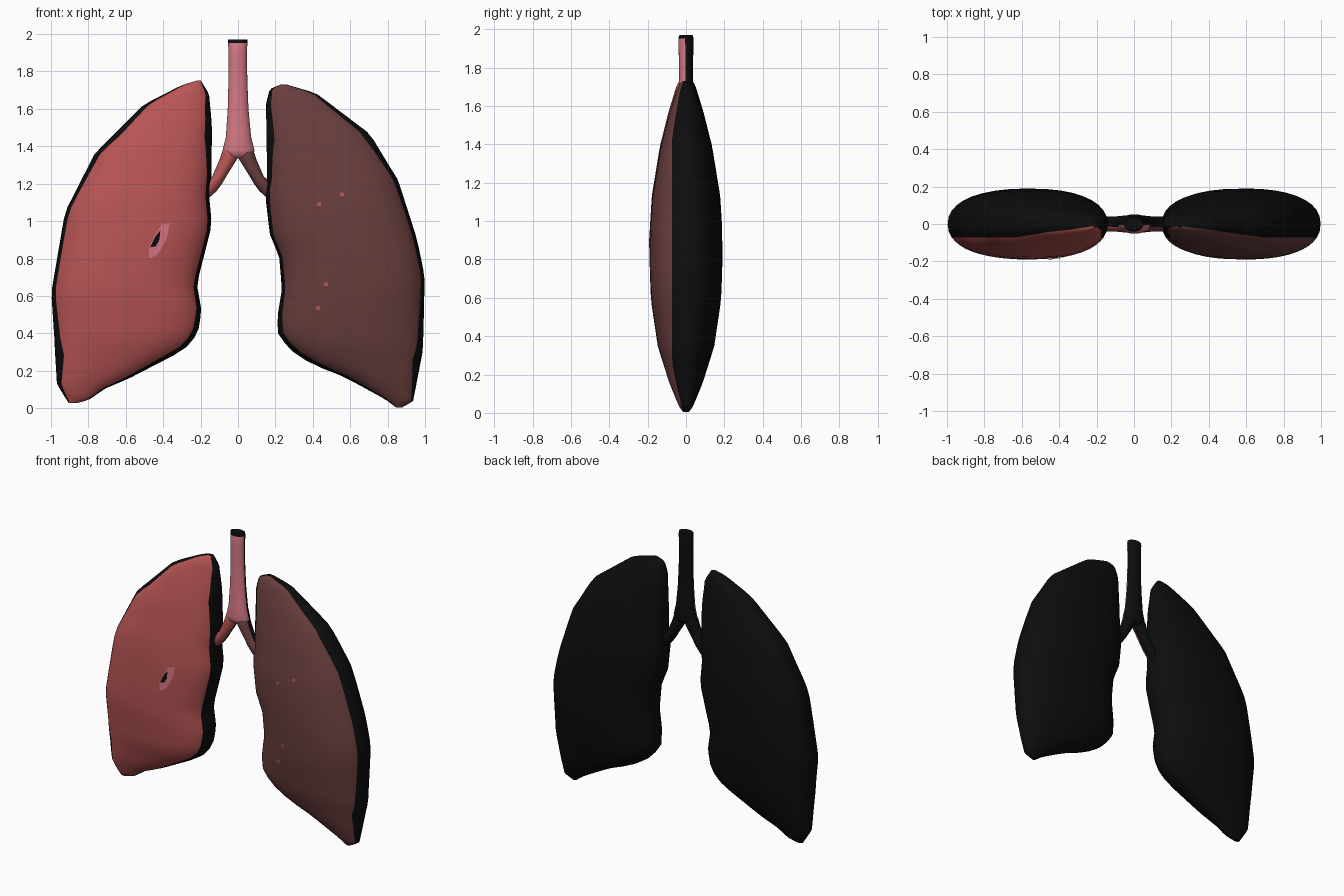
import bpy
import bmesh
from math import sin, cos, pi, asin

cube = bpy.data.objects.get("Cube")
if cube:
    bpy.data.objects.remove(cube, do_unlink=True)


def make_material(name, color):
    mat = bpy.data.materials.new(name)
    mat.use_nodes = True
    mat.diffuse_color = (*color, 1)
    mat.node_tree.nodes["Principled BSDF"].inputs["Base Color"].default_value = (*color, 1)
    return mat


black = make_material("black", (.004, .004, .004))
red = make_material("healthy red", (.48, .09, .09))
brown = make_material("dark brown", (.14, .047, .047))
pink = make_material("windpipe pink", (.67, .19, .23))

POWER = 2.3      # squareness of the lung cross-section
FRONT = 18       # segments in the coloured front arc
BACK = 22        # segments in the black back arc


def interp(table, value):
    """Piecewise linear lookup in a list of (key, value) pairs."""
    table = sorted(table)
    if value <= table[0][0]:
        return table[0][1]
    for (a, p), (b, q) in zip(table, table[1:]):
        if value <= b:
            return p + (q - p) * (value - a) / (b - a)
    return table[-1][1]


def add_object(name, bm, mats):
    bmesh.ops.recalc_face_normals(bm, faces=bm.faces[:])
    mesh = bpy.data.meshes.new(name)
    bm.to_mesh(mesh)
    bm.free()
    for mat in mats:
        mesh.materials.append(mat)
    obj = bpy.data.objects.new(name, mesh)
    bpy.context.collection.objects.link(obj)
    return obj


def signed_power(value, exponent):
    return abs(value) ** exponent * (1 if value >= 0 else -1)


def loft(name, rows, color, split, power=2.0, black_above=9):
    """Stack rounded slices (z, x1, x2, half depth); split(depth) is where black starts."""
    bm = bmesh.new()
    rings = []
    for z, x1, x2, depth in rows:
        mid, half = (x1 + x2) / 2, abs(x2 - x1) / 2
        start = asin((split(depth) / depth) ** (power / 2))
        angles = [start + (pi - 2 * start) * i / FRONT for i in range(FRONT)]
        angles += [pi - start + (pi + 2 * start) * i / BACK for i in range(BACK)]
        rings.append([bm.verts.new((mid + half * signed_power(cos(a), 2 / power),
                                    -depth * signed_power(sin(a), 2 / power), z))
                      for a in angles])
    count = FRONT + BACK
    for upper, lower in zip(rings, rings[1:]):
        for i in range(count):
            j = (i + 1) % count
            face = bm.faces.new((upper[i], upper[j], lower[j], lower[i]))
            face.smooth = True
            is_front = i < FRONT and lower[0].co.z < black_above
            face.material_index = 0 if is_front else 1
    for ring in (rings[0], rings[-1]):
        bm.faces.new(ring).material_index = 1
    return add_object(name, bm, [color, black])


# Half depth of a lung against its relative height
DEPTH = [(0, .012), (.02, .037), (.09, .087), (.2, .147), (.34, .183), (.45, .19),
         (.55, .188), (.64, .178), (.79, .136), (.895, .09), (.97, .05), (.99, .032), (1, .012)]


class Lung:
    """A lung shaped between an inner and an outer outline of (z, x) points."""

    def __init__(self, inner, outer):
        self.inner, self.outer = inner, outer
        self.top, self.bottom = inner[0][0], inner[-1][0]

    def slice(self, z):
        u = (z - self.bottom) / (self.top - self.bottom)
        return z, interp(self.inner, z), interp(self.outer, z), interp(DEPTH, u)

    def build(self, name, color, levels=44):
        rows = []
        for i in range(levels + 1):
            u = .002 + .996 * (.5 + .5 * cos(pi * i / levels))
            rows.append(self.slice(self.bottom + u * (self.top - self.bottom)))
        loft(name, rows, color, lambda d: min(.072, .6 * d), POWER)

    def plate(self, name, points, color, lift):
        """Thin painted patch lying on the front surface."""
        bm = bmesh.new()
        verts = []
        for x, z in points:
            _, x1, x2, depth = self.slice(z)
            u = abs((2 * x - x1 - x2) / (x2 - x1))
            verts.append(bm.verts.new((x, -depth * (1 - u ** POWER) ** (1 / POWER) - lift, z)))
        face = bm.faces.new(verts)
        face.normal_update()
        obj = add_object(name, bm, [color])
        if obj.data.polygons[0].normal.y > 0:
            obj.data.flip_normals()


# Lungs
right_lung = Lung(
    inner=[(1.754, -.2), (1.68, -.155), (1.52, -.14), (1.235, -.14), (1.144, -.155),
           (.98, -.14), (.877, -.166), (.663, -.22), (.52, -.195), (.396, -.214),
           (.31, -.29), (.155, -.59), (.107, -.706), (.043, -.8), (.025, -.87)],
    outer=[(1.754, -.21), (1.727, -.3), (1.626, -.5), (1.364, -.765), (1.048, -.925),
           (.62, -.998), (.128, -.968), (.025, -.904)])
left_lung = Lung(
    inner=[(1.733, .235), (1.706, .17), (1.63, .15), (1.225, .155), (1.144, .145),
           (.93, .17), (.81, .22), (.636, .235), (.487, .21), (.385, .214),
           (.283, .31), (.225, .42), (.166, .57), (.048, .786), (0, .85)],
    outer=[(1.733, .25), (1.684, .417), (1.465, .706), (1.22, .856), (.904, .957),
           (.706, .998), (.316, .99), (.037, .936), (0, .87)])
right_lung.build("right_lung", red)
left_lung.build("left_lung", brown)

# Windpipe with a black rim
loft("windpipe", [(1.97, -.053, .05, .034), (1.952, -.053, .05, .04), (1.88, -.05, .048, .038),
                  (1.75, -.051, .05, .036), (1.6, -.055, .056, .04), (1.45, -.065, .07, .048),
                  (1.38, -.082, .088, .052), (1.35, -.08, .084, .048), (1.335, -.04, .04, .02)],
     pink, lambda d: .1 * d, black_above=1.95)

# Bronchi branching into each lung
BRANCH = [(1.385, .035, .08, .03), (1.36, .008, .088, .045), (1.33, .006, .098, .045),
          (1.24, .062, .137, .04), (1.2, .085, .18, .041), (1.16, .115, .21, .038),
          (1.12, .16, .22, .02)]
for name, side, color in (("right_bronchus", -1, red), ("left_bronchus", 1, brown)):
    loft(name, [(z, side * a, side * b, d) for z, a, b, d in BRANCH], color,
         lambda d: .35 * d)

# Small slit on the right lung
right_lung.plate("slit_edge", [(-.41, .98), (-.365, .99), (-.38, .91), (-.43, .82),
                               (-.475, .8), (-.475, .86), (-.445, .92)], pink, .004)
right_lung.plate("slit_opening", [(-.47, .86), (-.44, .92), (-.415, .95),
                                  (-.42, .9), (-.44, .865)], black, .007)

# Red spots on the left lung
for n, (x, z) in enumerate([(.433, 1.09), (.556, 1.144), (.47, .663), (.428, .535)]):
    corners = [(x + .01 * dx, z + .01 * dz) for dx, dz in ((-1, -1), (1, -1), (1, 1), (-1, 1))]
    left_lung.plate(f"red_spot_{n + 1}", corners, red, .004)
